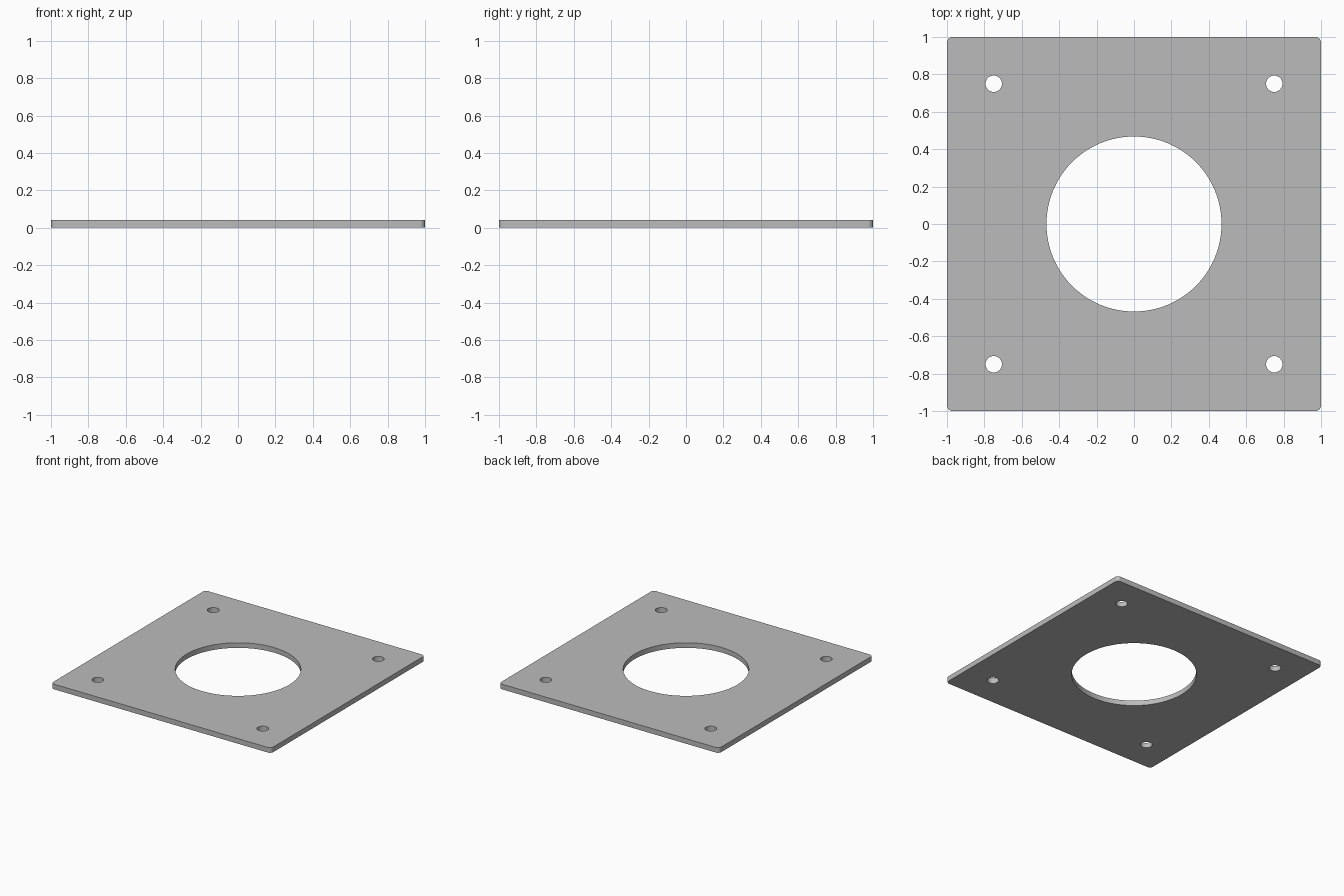
import bpy, bmesh
from math import sin, cos, pi, radians

if "Cube" in bpy.data.objects:
    bpy.data.objects.remove(bpy.data.objects["Cube"])

THICK = 0.042
CORNER = 0.03


def circle(cx, cy, r, n):
    return [(cx + r * cos(2 * pi * i / n), cy + r * sin(2 * pi * i / n)) for i in range(n)]


def rounded_square(half, r, steps):
    pts = []
    for k, (sx, sy) in enumerate([(1, 1), (-1, 1), (-1, -1), (1, -1)]):
        for i in range(steps + 1):
            a = pi / 2 * (k + i / steps)
            pts.append((sx * (half - r) + r * cos(a), sy * (half - r) + r * sin(a)))
    return pts


# Outline, central opening and four screw holes
loops = [rounded_square(1.0, CORNER, 8), circle(0, 0, 0.468, 96)]
loops += [circle(x, y, 0.044, 32) for x in (-0.75, 0.75) for y in (-0.75, 0.75)]

# Flat sheet with holes at the top of the plate
bm = bmesh.new()
for pts in loops:
    vs = [bm.verts.new((x, y, THICK)) for x, y in pts]
    for i, v in enumerate(vs):
        bm.edges.new((v, vs[(i + 1) % len(vs)]))
bmesh.ops.triangle_fill(bm, edges=bm.edges[:], use_beauty=True, normal=(0, 0, 1))
bm.normal_update()
for f in bm.faces:
    if f.normal.z < 0:
        f.normal_flip()
mesh = bpy.data.meshes.new("mounting_plate")
bm.to_mesh(mesh)
bm.free()
plate = bpy.data.objects.new("mounting_plate", mesh)
bpy.context.collection.objects.link(plate)

# Darker grey finish
grey = bpy.data.materials.new("dark_grey")
grey.diffuse_color = (0.5, 0.5, 0.5, 1)
grey.use_nodes = True
grey.node_tree.nodes["Principled BSDF"].inputs["Base Color"].default_value = grey.diffuse_color
mesh.materials.append(grey)

# Thickness down to z = 0
solid = plate.modifiers.new("thickness", 'SOLIDIFY')
solid.thickness = THICK
solid.offset = -1
bpy.context.view_layer.objects.active = plate
plate.select_set(True)
bpy.ops.object.modifier_apply(modifier=solid.name)
bpy.ops.object.shade_smooth_by_angle(angle=radians(30))
